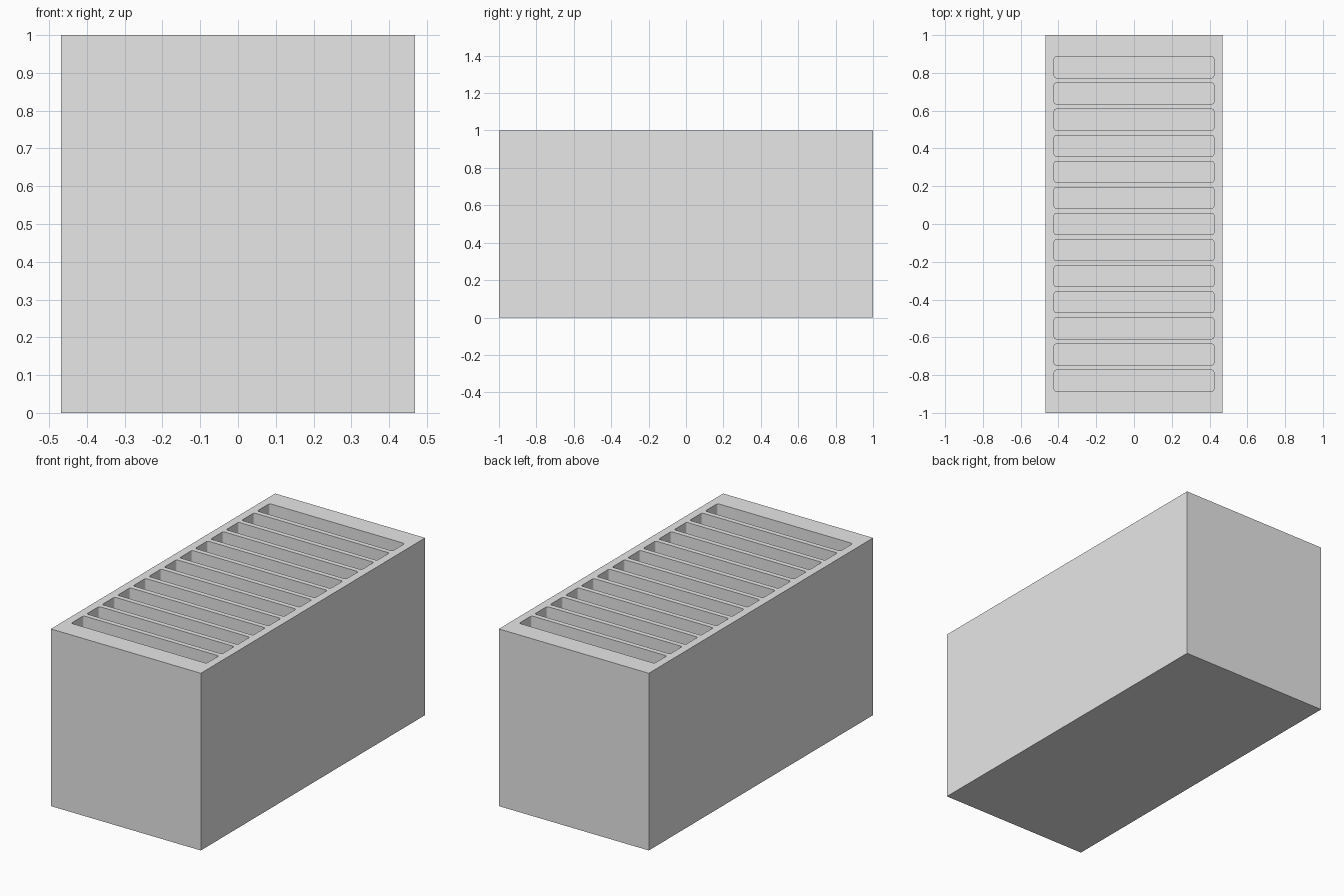
import bpy, bmesh
from mathutils import Matrix

if "Cube" in bpy.data.objects:
    bpy.data.objects.remove(bpy.data.objects["Cube"])

WIDTH, LENGTH, HEIGHT = 0.936, 2.0, 1.0
SLOTS, PITCH = 13, 0.1382
SLOT_X, SLOT_Y, FLOOR = 0.845, 0.11, 0.05
CORNER = 0.01


def make_object(name, bm):
    mesh = bpy.data.meshes.new(name)
    bm.to_mesh(mesh)
    bm.free()
    obj = bpy.data.objects.new(name, mesh)
    bpy.context.collection.objects.link(obj)
    return obj


def add_box(bm, size, centre):
    matrix = Matrix.Translation(centre) @ Matrix.Diagonal((*size, 1))
    bmesh.ops.create_cube(bm, size=1, matrix=matrix)


# Solid rack block
bm = bmesh.new()
add_box(bm, (WIDTH, LENGTH, HEIGHT), (0, 0, HEIGHT / 2))
rack = make_object("slotted_rack", bm)
grey = bpy.data.materials.new("light grey")
grey.diffuse_color = (0.8, 0.8, 0.8, 1)
grey.use_nodes = True
grey.node_tree.nodes["Principled BSDF"].inputs["Base Color"].default_value = grey.diffuse_color
rack.data.materials.append(grey)

# Row of deep slot cutters with rounded vertical corners
bm = bmesh.new()
depth = HEIGHT - FLOOR + 0.1
for i in range(SLOTS):
    y = (i - (SLOTS - 1) / 2) * PITCH
    add_box(bm, (SLOT_X, SLOT_Y, depth), (0, y, FLOOR + depth / 2))
upright = [e for e in bm.edges
           if abs(e.verts[0].co.z - e.verts[1].co.z) > 0.5]
bmesh.ops.bevel(bm, geom=upright, offset=CORNER, segments=4,
                profile=0.5, affect='EDGES')
cutter = make_object("slot_cutter", bm)
cutter.hide_render = True
cutter.data.materials.append(grey)

# Cut the slots out of the block
cut = rack.modifiers.new("slots", 'BOOLEAN')
cut.operation = 'DIFFERENCE'
cut.solver = 'EXACT'
cut.object = cutter
bpy.context.view_layer.objects.active = rack
rack.select_set(True)
bpy.ops.object.modifier_apply(modifier=cut.name)
bpy.data.objects.remove(cutter, do_unlink=True)
bpy.ops.object.shade_smooth_by_angle()
